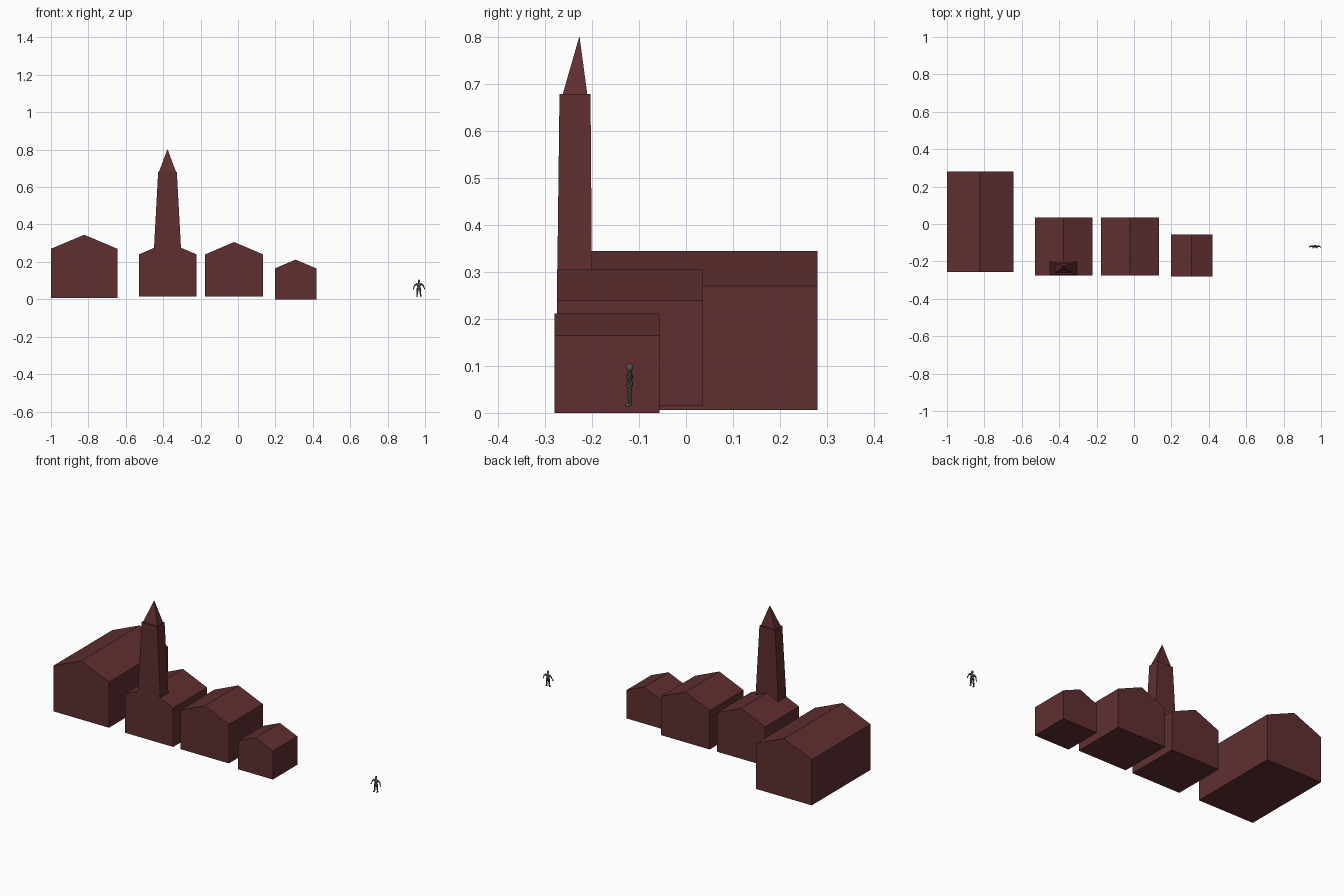
import bpy
import bmesh
from mathutils import Vector

if "Cube" in bpy.data.objects:
    bpy.data.objects.remove(bpy.data.objects["Cube"], do_unlink=True)


def make_material(name, colour):
    mat = bpy.data.materials.new(name)
    mat.use_nodes = True
    mat.diffuse_color = (*colour, 1)
    mat.node_tree.nodes["Principled BSDF"].inputs["Base Color"].default_value = (*colour, 1)
    return mat


brick = make_material("dark red", (0.115, 0.028, 0.030))
grey = make_material("slate grey", (0.085, 0.095, 0.095))


def finish(name, bm, mat):
    bmesh.ops.recalc_face_normals(bm, faces=bm.faces)
    mesh = bpy.data.meshes.new(name)
    bm.to_mesh(mesh)
    bm.free()
    mesh.materials.append(mat)
    obj = bpy.data.objects.new(name, mesh)
    bpy.context.collection.objects.link(obj)
    return obj


def house(name, x0, x1, y0, y1, floor, eaves, ridge):
    """Gabled block: extrude the front outline backwards."""
    outline = [(x0, floor), (x1, floor), (x1, eaves), ((x0 + x1) / 2, ridge), (x0, eaves)]
    bm = bmesh.new()
    front = bm.faces.new([bm.verts.new((x, y0, z)) for x, z in outline])
    back = bmesh.ops.extrude_face_region(bm, geom=[front])["geom"]
    moved = [v for v in back if isinstance(v, bmesh.types.BMVert)]
    bmesh.ops.translate(bm, verts=moved, vec=(0, y1 - y0, 0))
    # The extrusion keeps the front cap, so the block is closed
    if not front.is_valid:
        bmesh.ops.holes_fill(bm, edges=bm.edges)
    return finish(name, bm, brick)


def frustum(name, low, high, mat):
    """Four-sided solid between two levels (x, y, z, half width, half depth)."""
    bm = bmesh.new()
    rings = []
    for x, y, z, w, d in (low, high):
        rings.append([bm.verts.new((x + sx * w, y + sy * d, z))
                      for sx, sy in ((-1, -1), (1, -1), (1, 1), (-1, 1))])
    bm.faces.new(rings[0])
    bm.faces.new(rings[1])
    for i in range(4):
        j = (i + 1) % 4
        bm.faces.new((rings[0][i], rings[0][j], rings[1][j], rings[1][i]))
    bmesh.ops.remove_doubles(bm, verts=bm.verts, dist=0.00001)
    return finish(name, bm, mat)


# Row of gabled buildings
house("long_hall", -1.0, -0.645, -0.257, 0.28, 0.006, 0.27, 0.345)
house("church_nave", -0.53, -0.222, -0.275, 0.035, 0.015, 0.24, 0.306)
house("middle_house", -0.176, 0.134, -0.275, 0.035, 0.015, 0.24, 0.306)
house("small_house", 0.197, 0.419, -0.28, -0.057, 0.0, 0.165, 0.212)

# Tapered steeple with a pointed roof
frustum("tower", (-0.377, -0.2375, 0.24, 0.074, 0.0375), (-0.377, -0.2365, 0.68, 0.050, 0.033), brick)
frustum("spire", (-0.377, -0.2365, 0.68, 0.046, 0.026), (-0.377, -0.227, 0.803, 0, 0), brick)


# Standing figure, built from rounded limbs
FX, FY = 0.967, -0.12


def limb(name, start, end, r0, r1):
    a, b = Vector(start), Vector(end)
    bpy.ops.mesh.primitive_cone_add(vertices=8, radius1=r0, radius2=r1,
                                    depth=(b - a).length, location=(a + b) / 2)
    obj = bpy.context.object
    obj.rotation_euler = (b - a).to_track_quat('Z', 'Y').to_euler()
    obj.name = name
    obj.data.materials.append(grey)
    bpy.ops.object.shade_smooth_by_angle()


def ball(name, loc, size):
    bpy.ops.mesh.primitive_uv_sphere_add(segments=10, ring_count=6, radius=1, location=loc)
    obj = bpy.context.object
    obj.scale = size
    obj.name = name
    obj.data.materials.append(grey)
    bpy.ops.object.shade_smooth()


ball("figure_head", (FX, FY, 0.097), (0.006, 0.007, 0.0085))
limb("figure_neck", (FX, FY, 0.083), (FX, FY, 0.092), 0.004, 0.003)
ball("figure_chest", (FX, FY, 0.077), (0.014, 0.007, 0.011))
ball("figure_hips", (FX, FY, 0.061), (0.010, 0.007, 0.010))
for side, s in (("left", 1), ("right", -1)):
    shoulder = (FX + s * 0.011, FY, 0.083)
    elbow = (FX + s * 0.023, FY + 0.002, 0.074)
    wrist = (FX + s * 0.029, FY - 0.003, 0.060)
    knee = (FX + s * 0.008, FY - 0.001, 0.037)
    ankle = (FX + s * 0.010, FY + 0.001, 0.016)
    limb(side + "_upper_arm", shoulder, elbow, 0.0045, 0.0035)
    limb(side + "_forearm", elbow, wrist, 0.0035, 0.002)
    ball(side + "_hand", (wrist[0], wrist[1], 0.057), (0.003, 0.003, 0.005))
    limb(side + "_thigh", (FX + s * 0.006, FY, 0.060), knee, 0.006, 0.0045)
    limb(side + "_shin", knee, ankle, 0.0045, 0.003)
    ball(side + "_foot", (ankle[0], FY - 0.003, 0.0165), (0.004, 0.008, 0.0035))
